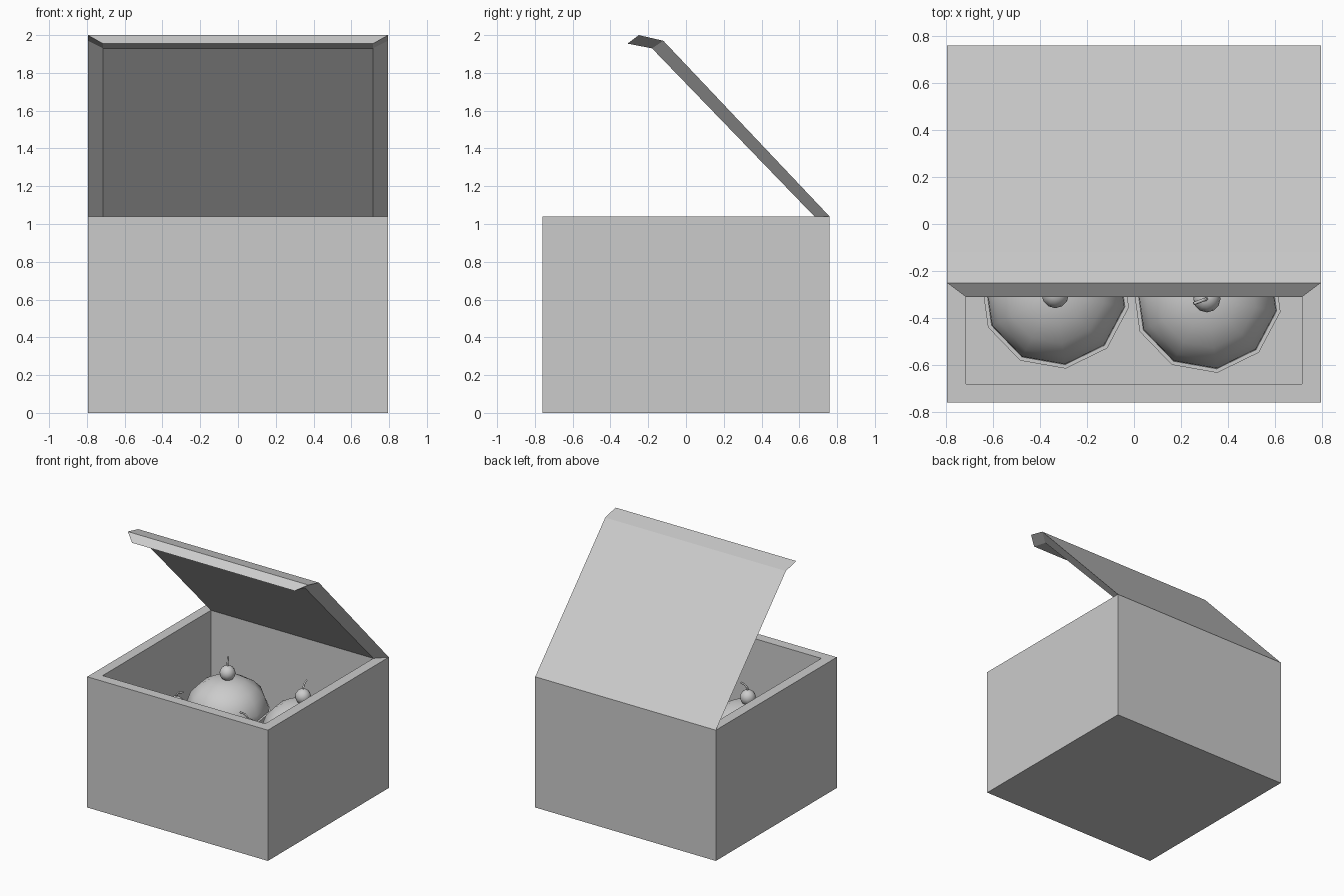
import bpy
from math import sin, cos, pi, radians

if "Cube" in bpy.data.objects:
    bpy.data.objects.remove(bpy.data.objects["Cube"])


def make(name, verts, faces, smooth=None, loc=(0, 0, 0), turn=0):
    mesh = bpy.data.meshes.new(name)
    mesh.from_pydata(verts, [], faces)
    ob = bpy.data.objects.new(name, mesh)
    bpy.context.collection.objects.link(ob)
    ob.location = loc
    ob.rotation_euler.z = turn
    if smooth:
        bpy.ops.object.select_all(action='DESELECT')
        ob.select_set(True)
        bpy.context.view_layer.objects.active = ob
        bpy.ops.object.shade_smooth_by_angle(angle=radians(smooth))
    return ob


def lathe(name, profile, n, smooth, loc, turn=0):
    """Revolve an (r, z) profile listed bottom to top, with closed ends."""
    verts = [(r * cos(2 * pi * k / n), r * sin(2 * pi * k / n), z)
             for r, z in profile for k in range(n)]
    faces = [(i * n + k, i * n + (k + 1) % n, (i + 1) * n + (k + 1) % n, (i + 1) * n + k)
             for i in range(len(profile) - 1) for k in range(n)]
    faces.append(tuple(reversed(range(n))))
    last = (len(profile) - 1) * n
    faces.append(tuple(range(last, last + n)))
    return make(name, verts, faces, smooth, loc, turn)


W, D, H, T = 0.795, 0.76, 1.04, 0.08     # half width, half depth, height, wall


# Open box: four nested rectangles, outer bottom to inner floor
def rect(w, d, z):
    return [(-w, -d, z), (w, -d, z), (w, d, z), (-w, d, z)]


rings = rect(W, D, 0) + rect(W, D, H) + rect(W - T, D - T, H) + rect(W - T, D - T, T)
walls = [(i * 4 + k, i * 4 + (k + 1) % 4, i * 4 + 4 + (k + 1) % 4, i * 4 + 4 + k)
         for i in range(3) for k in range(4)]
make("box", rings, walls + [(3, 2, 1, 0), (12, 13, 14, 15)])

# Open lid: wide outer sheet and narrower inner sheet joined by bevelled edges
outer = [(0.76, H), (-0.12, 1.97), (-0.25, 2.0)]
inner = [(0.68, H), (-0.18, 1.93), (-0.31, 1.955)]
verts = []
for (yo, zo), (yi, zi) in zip(outer, inner):
    verts += [(-W, yo, zo), (W, yo, zo), (W - T, yi, zi), (T - W, yi, zi)]
faces = [(i * 4 + k, i * 4 + 4 + k, i * 4 + 4 + (k + 1) % 4, i * 4 + (k + 1) % 4)
         for i in range(2) for k in range(4)]
make("lid", verts, [tuple(reversed(f)) for f in faces] + [(3, 2, 1, 0), (8, 9, 10, 11)])


def cupcake(x, y, stem_angle):
    phase = radians(-10)
    lathe("cupcake_wrapper", [(0.23, T), (0.318, 0.49), (0.300, 0.49), (0.28, 0.43)],
          10, 30, (x, y, 0), phase)
    lathe("frosting", [(0.28, 0.43), (0.301, 0.49), (0.298, 0.53), (0.268, 0.61),
                       (0.21, 0.67), (0.13, 0.715), (0.05, 0.73), (0.004, 0.732)],
          10, 60, (x, y, 0), phase)
    ball = [(max(0.058 * sin(a), 0.002), 0.775 - 0.058 * cos(a))
            for a in [pi * i / 8 for i in range(9)]]
    lathe("cherry", ball, 12, 60, (x, y, 0))
    # Bent cherry stem
    curve = bpy.data.curves.new("cherry_stem", 'CURVE')
    curve.dimensions = '3D'
    curve.bevel_depth = 0.007
    curve.bevel_resolution = 1
    curve.use_fill_caps = True
    line = curve.splines.new('POLY')
    path = [(0, 0.82), (0.005, 0.848), (0.025, 0.868), (0.06, 0.878)]
    line.points.add(len(path) - 1)
    for p, (r, z) in zip(line.points, path):
        p.co = (r, 0, z, 1)
    stem = bpy.data.objects.new("cherry_stem", curve)
    bpy.context.collection.objects.link(stem)
    stem.location = (x, y, 0)
    stem.rotation_euler.z = radians(stem_angle)


# Four cupcakes, each with its stem turned differently
for x, y, a in [(-0.335, -0.30, 5), (0.31, -0.318, 200),
                (-0.33, 0.34, 120), (0.345, 0.325, 100)]:
    cupcake(x, y, a)
